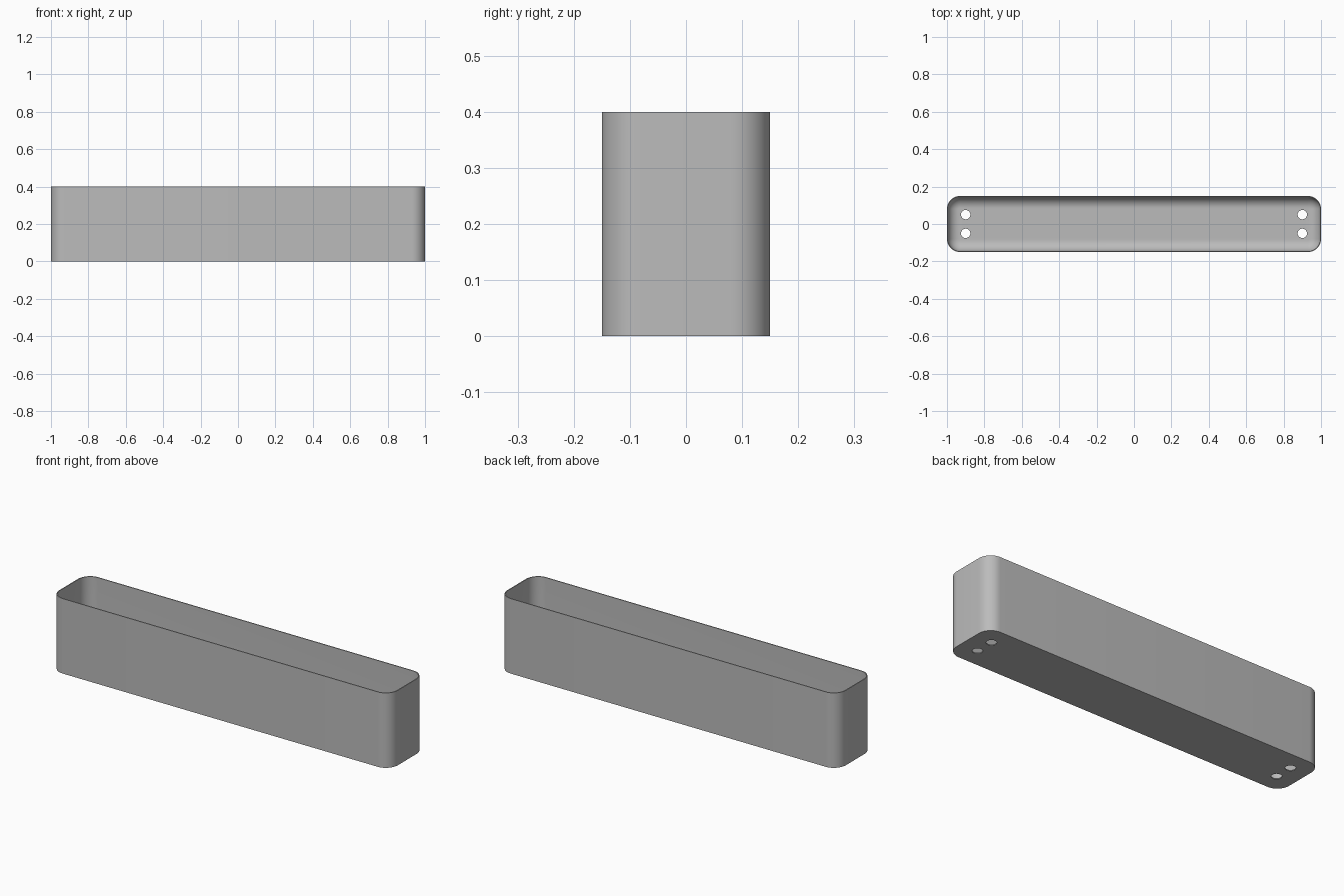
import bpy, bmesh
from math import cos, sin, pi, radians

if "Cube" in bpy.data.objects:
    bpy.data.objects.remove(bpy.data.objects["Cube"])

HALF_X, HALF_Y, HEIGHT = 1.0, 0.15, 0.4
CORNER, WALL, FLOOR = 0.07, 0.005, 0.005
FILLET = 0.06
STEPS = 12

grey = bpy.data.materials.new("planter grey")
colour = (0.5, 0.5, 0.5, 1)
grey.use_nodes = True
grey.diffuse_color = colour
grey.node_tree.nodes["Principled BSDF"].inputs["Base Color"].default_value = colour


def ring(bm, inset, z):
    """Rounded rectangle, shrunk inwards by inset."""
    verts = []
    for k, (sx, sy) in enumerate([(1, 1), (-1, 1), (-1, -1), (1, -1)]):
        for i in range(STEPS + 1):
            a = (k + i / STEPS) * pi / 2
            r = CORNER - inset
            verts.append(bm.verts.new((sx * (HALF_X - CORNER) + r * cos(a),
                                       sy * (HALF_Y - CORNER) + r * sin(a), z)))
    return verts


# Trough: outer wall, rim, inner wall and a rounded transition to the floor
bm = bmesh.new()
rings = [ring(bm, 0, 0), ring(bm, 0, HEIGHT), ring(bm, WALL, HEIGHT)]
for i in range(STEPS + 1):
    a = i / STEPS * pi / 2
    rings.append(ring(bm, WALL + FILLET * (1 - cos(a)), FLOOR + FILLET * (1 - sin(a))))
for low, high in zip(rings, rings[1:]):
    for i in range(len(low)):
        j = (i + 1) % len(low)
        bm.faces.new((low[i], low[j], high[j], high[i]))
bm.faces.new(rings[0][::-1])
bm.faces.new(rings[-1])
bmesh.ops.recalc_face_normals(bm, faces=bm.faces)
mesh = bpy.data.meshes.new("planter_trough")
bm.to_mesh(mesh)
bm.free()
mesh.materials.append(grey)
trough = bpy.data.objects.new("planter_trough", mesh)
bpy.context.collection.objects.link(trough)

# Four drainage holes cut through the floor
for x in (-0.9, 0.9):
    for y in (-0.05, 0.05):
        bpy.ops.mesh.primitive_cylinder_add(vertices=32, radius=0.025, depth=0.06,
                                            location=(x, y, 0))
        cutter = bpy.context.object
        cutter.name = "drain_hole_cutter"
        cutter.hide_render = True
        cutter.data.materials.append(grey)
        bpy.context.view_layer.objects.active = trough
        cut = trough.modifiers.new("drain_hole", 'BOOLEAN')
        cut.operation, cut.solver, cut.object = 'DIFFERENCE', 'EXACT', cutter
        bpy.ops.object.modifier_apply(modifier=cut.name)
        bpy.data.objects.remove(cutter)

# Smooth the curves, keep rim and bottom edges crisp
bpy.ops.object.select_all(action='DESELECT')
trough.select_set(True)
bpy.context.view_layer.objects.active = trough
bpy.ops.object.shade_smooth_by_angle(angle=radians(30))
